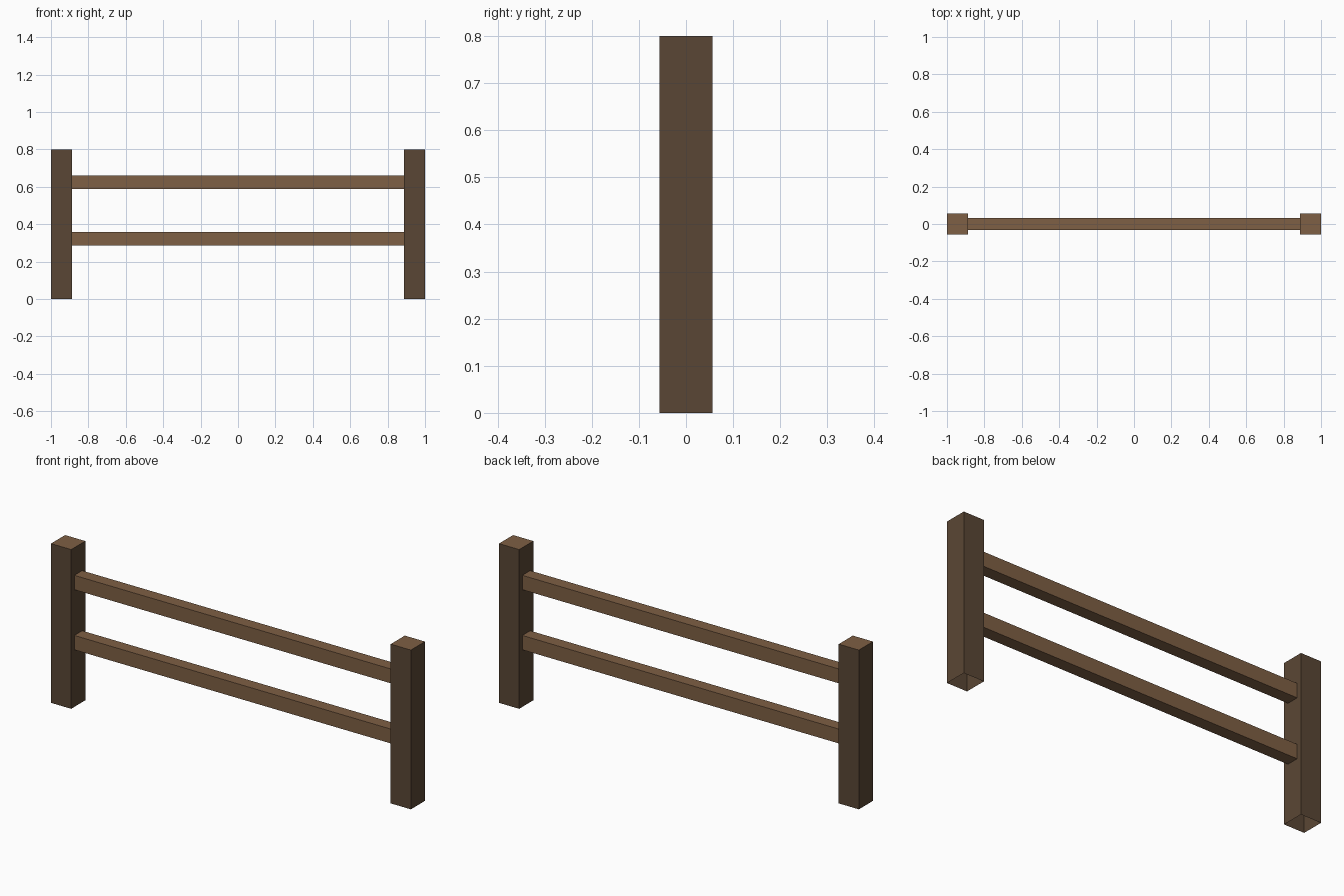
import bpy, bmesh

cube = bpy.data.objects.get("Cube")
if cube:
    bpy.data.objects.remove(cube, do_unlink=True)


def material(name, colour):
    mat = bpy.data.materials.new(name)
    mat.use_nodes = True
    mat.diffuse_color = colour
    mat.node_tree.nodes["Principled BSDF"].inputs["Base Color"].default_value = colour
    return mat


light_wood = material("light wood", (0.21, 0.115, 0.058, 1))
dark_wood = material("dark wood", (0.102, 0.062, 0.035, 1))


def beam(name, size, centre, mats, open_axis, open_signs):
    """Box without the faces pointing along open_axis in open_signs."""
    bm = bmesh.new()
    bmesh.ops.create_cube(bm, size=1)
    bmesh.ops.scale(bm, vec=size, verts=bm.verts)
    bm.normal_update()
    hidden = [f for f in bm.faces if round(f.normal[open_axis]) in open_signs]
    bmesh.ops.delete(bm, geom=hidden, context="FACES")
    # Upward faces take the last material
    for f in bm.faces:
        f.material_index = len(mats) - 1 if f.normal.z > 0.5 else 0
    mesh = bpy.data.meshes.new(name)
    bm.to_mesh(mesh)
    bm.free()
    for m in mats:
        mesh.materials.append(m)
    obj = bpy.data.objects.new(name, mesh)
    obj.location = centre
    bpy.context.collection.objects.link(obj)


# Upright posts: dark sides, pale cut top, open underneath
POST, HEIGHT = 0.112, 0.8
for side, sign in (("left", 1), ("right", -1)):
    beam(side + "_post", (POST, POST, HEIGHT),
         (sign * (1 - POST / 2), 0, HEIGHT / 2),
         (dark_wood, light_wood), 2, (-1,))

# Horizontal rails between the posts, open where they meet them
for name, z in (("lower_rail", 0.323), ("upper_rail", 0.625)):
    beam(name, (2 - 2 * POST, 0.062, 0.072), (0, 0, z),
         (light_wood,), 0, (-1, 1))
